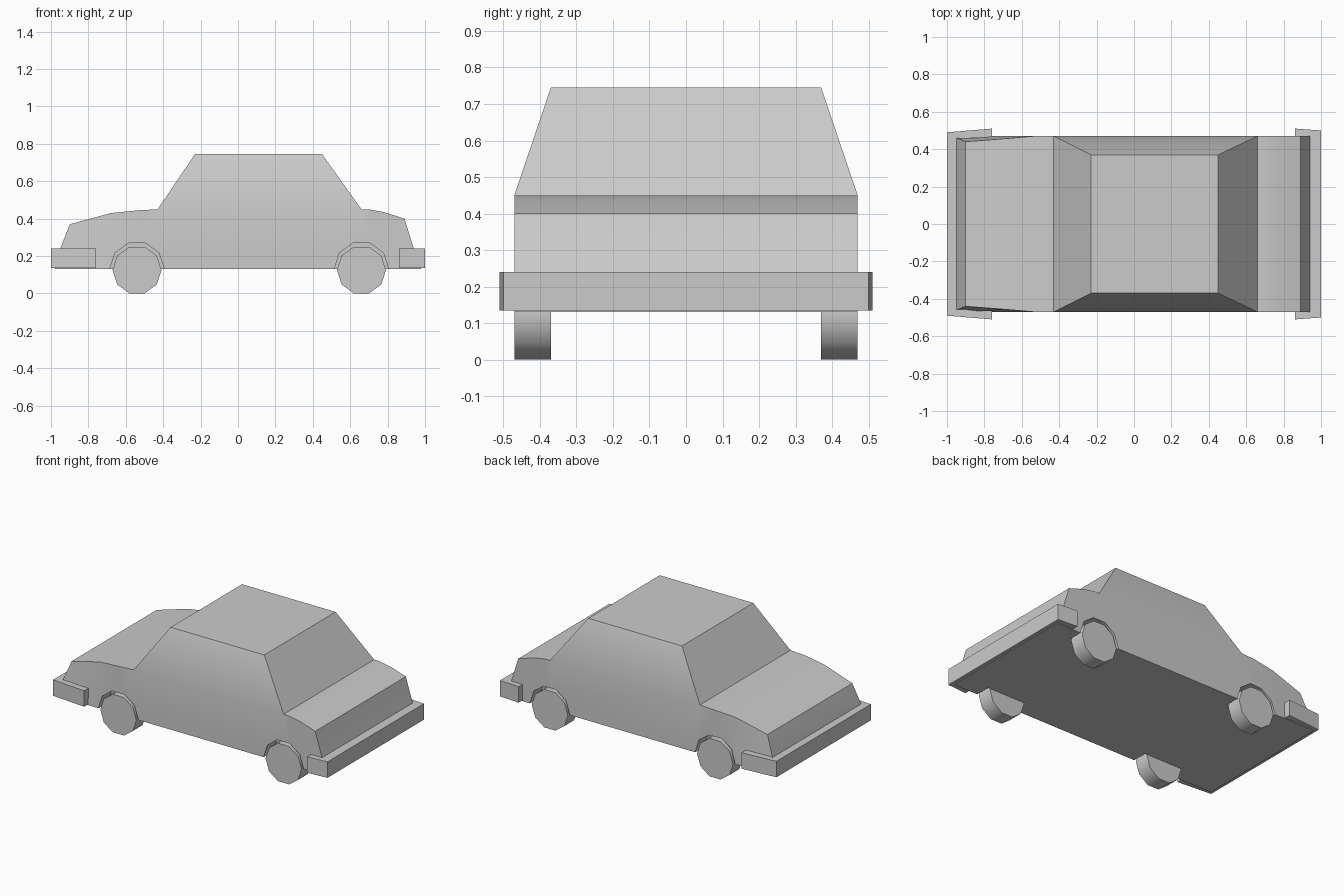
import bpy, bmesh, math

if "Cube" in bpy.data.objects:
    bpy.data.objects.remove(bpy.data.objects["Cube"])


def finish(bm, name):
    bmesh.ops.recalc_face_normals(bm, faces=bm.faces)
    mesh = bpy.data.meshes.new(name)
    bm.to_mesh(mesh)
    bm.free()
    obj = bpy.data.objects.new(name, mesh)
    bpy.context.collection.objects.link(obj)
    return obj


def select_only(obj):
    bpy.ops.object.select_all(action='DESELECT')
    obj.select_set(True)
    bpy.context.view_layer.objects.active = obj


def smooth(obj, degrees=40):
    select_only(obj)
    bpy.ops.object.shade_smooth_by_angle(angle=math.radians(degrees))


def disc(name, x, y, z, radius, width):
    # ten-sided cylinder lying along y, with a flat at the bottom
    bpy.ops.mesh.primitive_cylinder_add(vertices=10, radius=radius, depth=width,
                                        location=(x, y, z), rotation=(math.pi / 2, 0, 0))
    obj = bpy.context.object
    # turn so that a corner points along +x
    obj.rotation_euler = (math.pi / 2, math.pi / 2, 0)
    obj.name = name
    return obj


def prism(name, outline, z0, z1):
    bm = bmesh.new()
    face = bm.faces.new([bm.verts.new((x, y, z0)) for x, y in outline])
    ext = bmesh.ops.extrude_face_region(bm, geom=[face])
    for v in ext['geom']:
        if isinstance(v, bmesh.types.BMVert):
            v.co.z = z1
    return finish(bm, name)


# Body: cross-sections from nose to tail (top x, top z, top half width, bottom x)
SECTIONS = [
    (-0.95, 0.24, 0.46, -0.98), (-0.90, 0.37, 0.44, -0.92),
    (-0.68, 0.43, 0.457, -0.75), (-0.53, 0.445, 0.47, -0.53),
    (-0.43, 0.45, 0.47, -0.43), (0.66, 0.45, 0.47, 0.66),
    (0.70, 0.45, 0.47, 0.70), (0.78, 0.435, 0.47, 0.80),
    (0.89, 0.40, 0.47, 0.92), (0.94, 0.24, 0.47, 0.98),
]
HALF, FLOOR = 0.47, 0.13
bm = bmesh.new()
rings = []
for xt, zt, w, xb in SECTIONS:
    rings.append([bm.verts.new(c) for c in (
        (xb, -HALF, FLOOR), (xt, -w, zt), (xt, w, zt), (xb, HALF, FLOOR))])
cabin_base = None
for n, (a, b) in enumerate(zip(rings, rings[1:])):
    for i in range(4):
        j = (i + 1) % 4
        f = bm.faces.new((a[i], a[j], b[j], b[i]))
        if n == 4 and i == 1:
            cabin_base = f
bm.faces.new(rings[0])
bm.faces.new(rings[-1])

# Cabin: raise the middle top face into a tapered roof
roof = bmesh.ops.extrude_discrete_faces(bm, faces=[]) and None
ext = bmesh.ops.extrude_face_region(bm, geom=[cabin_base])
for v in [g for g in ext['geom'] if isinstance(g, bmesh.types.BMVert)]:
    v.co = (-0.23 if v.co.x < 0 else 0.45, math.copysign(0.37, v.co.y), 0.745)
if cabin_base.is_valid:
    bmesh.ops.delete(bm, geom=[cabin_base], context='FACES_ONLY')
body = finish(bm, "car_body")

# Wheels and wheel arches
for end, x in (("front", -0.54), ("rear", 0.66)):
    for side, s in (("right", -1), ("left", 1)):
        cutter = disc("arch_cutter", x, s * 0.47, 0.132, 0.145, 0.2)
        select_only(body)
        mod = body.modifiers.new("arch", 'BOOLEAN')
        mod.operation, mod.solver, mod.object = 'DIFFERENCE', 'EXACT', cutter
        bpy.ops.object.modifier_apply(modifier=mod.name)
        bpy.data.objects.remove(cutter)
        smooth(disc(f"{end}_{side}_wheel", x, s * 0.42, 0.125, 0.131, 0.1))
smooth(body)


# Bumpers: U-shaped bars wrapping around each end
def bumper(name, points):
    return prism(name, points + [(x, -y) for x, y in reversed(points)], 0.135, 0.24)


bumper("front_bumper", [(-0.94, 0.455), (-0.76, 0.465), (-0.76, 0.51), (-1.0, 0.49)])
bumper("rear_bumper", [(0.93, 0.465), (0.86, 0.465), (0.86, 0.51), (1.0, 0.50)])
